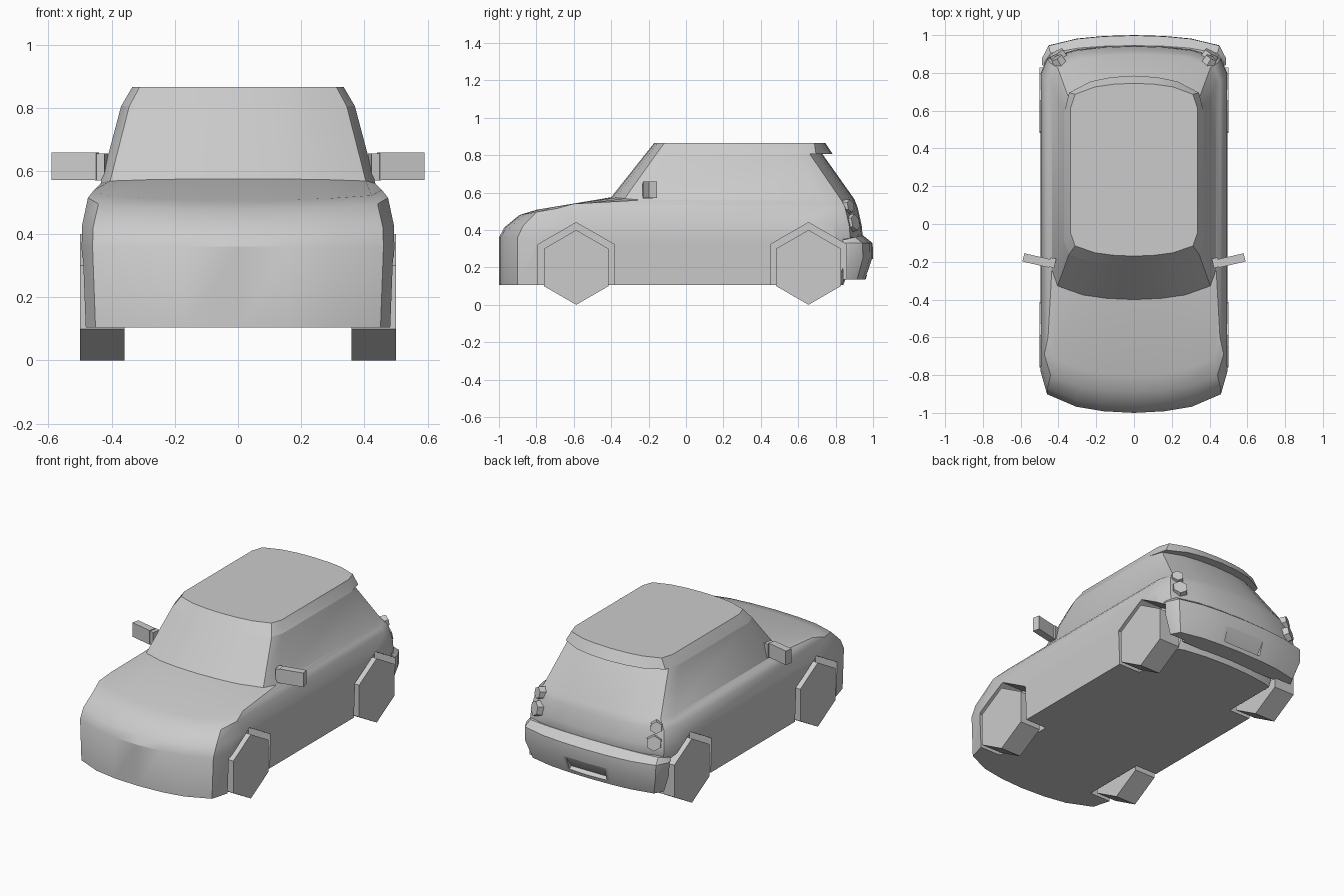
import bpy, bmesh, math
from mathutils import Vector, Matrix

cube = bpy.data.objects.get("Cube")
if cube:
    bpy.data.objects.remove(cube, do_unlink=True)

paint = bpy.data.materials.new("plain_grey")
paint.use_nodes = True
GREY = (0.6, 0.6, 0.6, 1)
paint.diffuse_color = GREY
paint.node_tree.nodes["Principled BSDF"].inputs["Base Color"].default_value = GREY


def finish(name, bm):
    """Turn a bmesh into a named, painted object."""
    bmesh.ops.recalc_face_normals(bm, faces=bm.faces[:])
    mesh = bpy.data.meshes.new(name)
    bm.to_mesh(mesh)
    bm.free()
    mesh.materials.append(paint)
    obj = bpy.data.objects.new(name, mesh)
    bpy.context.collection.objects.link(obj)
    return obj


def activate(obj):
    bpy.ops.object.select_all(action='DESELECT')
    obj.select_set(True)
    bpy.context.view_layer.objects.active = obj


def smooth(obj):
    activate(obj)
    bpy.ops.object.shade_smooth_by_angle(angle=math.radians(28))


def cut(obj, cutter):
    """Subtract the cutter from the object for good."""
    mod = obj.modifiers.new("cut", 'BOOLEAN')
    mod.operation, mod.solver, mod.object = 'DIFFERENCE', 'EXACT', cutter
    activate(obj)
    bpy.ops.object.modifier_apply(modifier=mod.name)


# Rounded end of the plan outline: share of half width, share of end depth
END = [(0, 0), (0.33, 0.04), (0.62, 0.15), (0.93, 0.45), (1, 1)]


def ring(front, front_depth, front_z, rear, rear_depth, rear_z, width, side_z):
    """Closed plan outline whose height blends from the ends to the sides."""
    half = [(u * width, front + t * front_depth, front_z + (side_z - front_z) * t)
            for u, t in END]
    half += [(u * width, rear - t * rear_depth, rear_z + (side_z - rear_z) * t)
             for u, t in reversed(END)]
    return half + [(-x, y, z) for x, y, z in half[-2:0:-1]]


def loft(name, rings):
    """Skin a stack of outlines and cap both ends."""
    bm = bmesh.new()
    rows = [[bm.verts.new(p) for p in ring(*r)] for r in rings]
    n = len(rows[0])
    for low, high in zip(rows, rows[1:]):
        for i in range(n):
            j = (i + 1) % n
            bm.faces.new((low[i], low[j], high[j], high[i]))
    bm.faces.new(rows[0])
    bm.faces.new(rows[-1])
    return finish(name, bm)


def hexagon(name, x0, x1, y, z, radius):
    """Six-sided prism lying along x."""
    bm = bmesh.new()
    loops = [[bm.verts.new((x, y + radius * math.sin(k * math.pi / 3),
                            z + radius * math.cos(k * math.pi / 3)))
              for k in range(6)] for x in (x0, x1)]
    for k in range(6):
        j = (k + 1) % 6
        bm.faces.new((loops[0][k], loops[0][j], loops[1][j], loops[1][k]))
    bm.faces.new(loops[0])
    bm.faces.new(loops[1])
    return finish(name, bm)


def box(name, centre, size, rotation=Matrix()):
    bm = bmesh.new()
    bmesh.ops.create_cube(bm, size=1)
    bm.transform(Matrix.Translation(centre) @ rotation @ Matrix.Diagonal((*size, 1)))
    return finish(name, bm)


# Body shell: sill, bumper line, nose, shoulder, hood, belt, top of windows
body = loft("body", [
    (-1.0, 0.22, 0.105, 0.84, 0.18, 0.105, 0.485, 0.105),
    (-1.0, 0.22, 0.36, 0.945, 0.15, 0.36, 0.495, 0.36),
    (-0.97, 0.22, 0.415, 0.94, 0.15, 0.42, 0.493, 0.43),
    (-0.89, 0.2, 0.48, 0.918, 0.15, 0.52, 0.475, 0.515),
    (-0.8, 0.2, 0.508, 0.91, 0.15, 0.54, 0.455, 0.54),
    (-0.4, 0.16, 0.575, 0.9, 0.16, 0.565, 0.435, 0.56),
    (-0.218, 0.13, 0.805, 0.73, 0.15, 0.805, 0.37, 0.805),
])

# Roof cap with overhanging rear lip
roof = loft("roof", [
    (-0.218, 0.13, 0.805, 0.785, 0.2, 0.805, 0.37, 0.805),
    (-0.17, 0.12, 0.865, 0.745, 0.13, 0.865, 0.335, 0.865),
])

# Rear bumper wrapping the tail
bumper = loft("rear_bumper", [
    (0.84, 0, 0.135, 0.96, 0.1, 0.135, 0.45, 0.135),
    (0.84, 0, 0.25, 1.0, 0.12, 0.25, 0.485, 0.25),
    (0.84, 0, 0.33, 0.998, 0.12, 0.33, 0.487, 0.33),
    (0.84, 0, 0.372, 0.945, 0.09, 0.372, 0.475, 0.35),
])
recess = box("plate_cutter", (0, 1.0, 0.19), (0.26, 0.07, 0.09),
             Matrix.Rotation(math.radians(-35), 4, 'X'))
recess.hide_render = True
cut(bumper, recess)
bpy.data.objects.remove(recess, do_unlink=True)

for side, label in ((1, "left"), (-1, "right")):
    # Wheels in six-sided arches
    for y, place in ((-0.587, "front"), (0.655, "rear")):
        cutter = hexagon("arch_cutter", side * 0.34, side * 0.6, y, 0.204, 0.236)
        cutter.hide_render = True
        cut(body, cutter)
        if place == "rear":
            cut(bumper, cutter)
        bpy.data.objects.remove(cutter, do_unlink=True)
        hexagon(f"{place}_{label}_wheel", side * 0.36, side * 0.5, y, 0.2, 0.2)

    # Door mirrors
    turn = Matrix.Rotation(side * math.radians(13), 4, 'Z')
    box(f"{label}_mirror", (side * 0.515, -0.193, 0.615), (0.145, 0.045, 0.088), turn)
    box(f"{label}_mirror_mount", (side * 0.432, -0.205, 0.612), (0.03, 0.05, 0.085), turn)

    # Tail lamps: small one above a larger one
    aim = Vector((side * 0.5, 0.85, 0.2)).to_track_quat('Z', 'Y').to_matrix().to_4x4()
    for place, spot, radius in (("upper", (0.4, 0.862, 0.525), 0.04),
                                ("lower", (0.402, 0.888, 0.437), 0.05)):
        bm = bmesh.new()
        bmesh.ops.create_cone(bm, cap_ends=True, segments=6, radius1=radius,
                              radius2=radius * 0.9, depth=0.045)
        bm.transform(Matrix.Translation((side * spot[0], spot[1], spot[2])) @ aim)
        finish(f"{label}_{place}_tail_lamp", bm)

for part in (body, roof, bumper):
    smooth(part)
